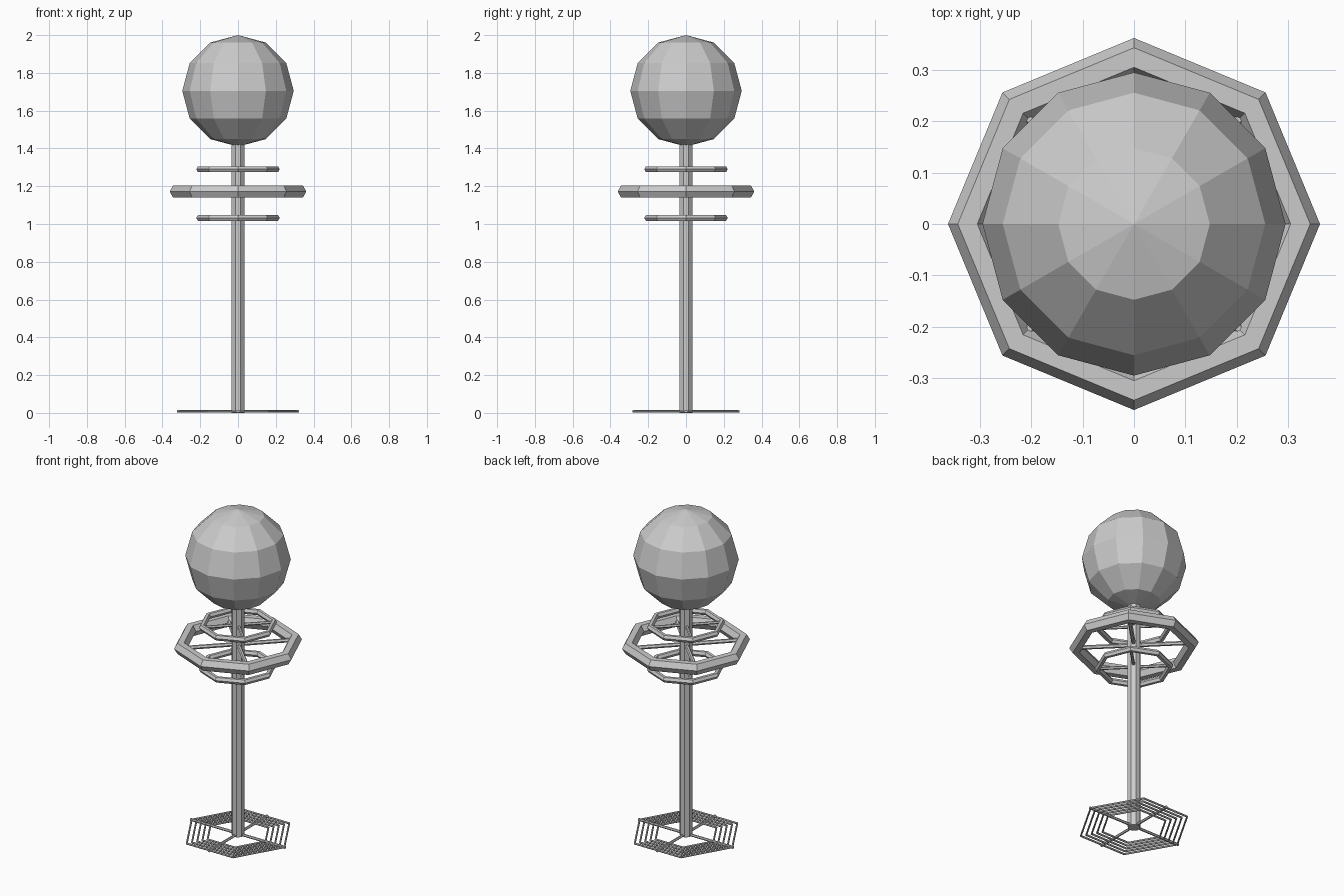
import bpy
from math import radians, cos, sin, pi

if "Cube" in bpy.data.objects:
    bpy.data.objects.remove(bpy.data.objects["Cube"])


def ring(name, z, major, minor, sides, section):
    bpy.ops.mesh.primitive_torus_add(location=(0, 0, z), major_radius=major, minor_radius=minor,
                                     major_segments=sides, minor_segments=section)
    ob = bpy.context.object
    ob.name = name
    bpy.ops.object.shade_flat()
    return ob


def spoke(name, z, angle, length, radius, sides=6):
    a = radians(angle)
    bpy.ops.mesh.primitive_cylinder_add(vertices=sides, radius=radius, depth=length,
                                        location=(cos(a) * length / 2, sin(a) * length / 2, z),
                                        rotation=(0, pi / 2, a))
    bpy.context.object.name = name


# Round faceted head
bpy.ops.mesh.primitive_uv_sphere_add(segments=12, ring_count=6, radius=0.295, location=(0, 0, 1.705))
bpy.context.object.name = "globe"

# Central pole
bpy.ops.mesh.primitive_cylinder_add(vertices=8, radius=0.037, depth=1.45,
                                    location=(0, 0, 0.725), rotation=(0, 0, pi / 8))
bpy.context.object.name = "pole"

# Octagonal rings with their spokes
for name, z, major, minor, bar in (("upper_ring", 1.29, 0.203, 0.018, 0.009),
                                   ("middle_ring", 1.172, 0.324, 0.038, 0.012),
                                   ("lower_ring", 1.032, 0.203, 0.018, 0.009)):
    ring(name, z, major, minor, 8, 6)
    for k in range(4):
        spoke(name + "_spoke", z, 45 + 90 * k, major, bar)

# Flat base of nested hexagons on a cross of bars
for k in range(5):
    ring("base_hexagon", 0.008, 0.315 - 0.032 * k, 0.006, 6, 6)
for angle, length in ((0, 0.322), (90, 0.284), (180, 0.322), (270, 0.284)):
    spoke("base_bar", 0.008, angle, length, 0.008)
